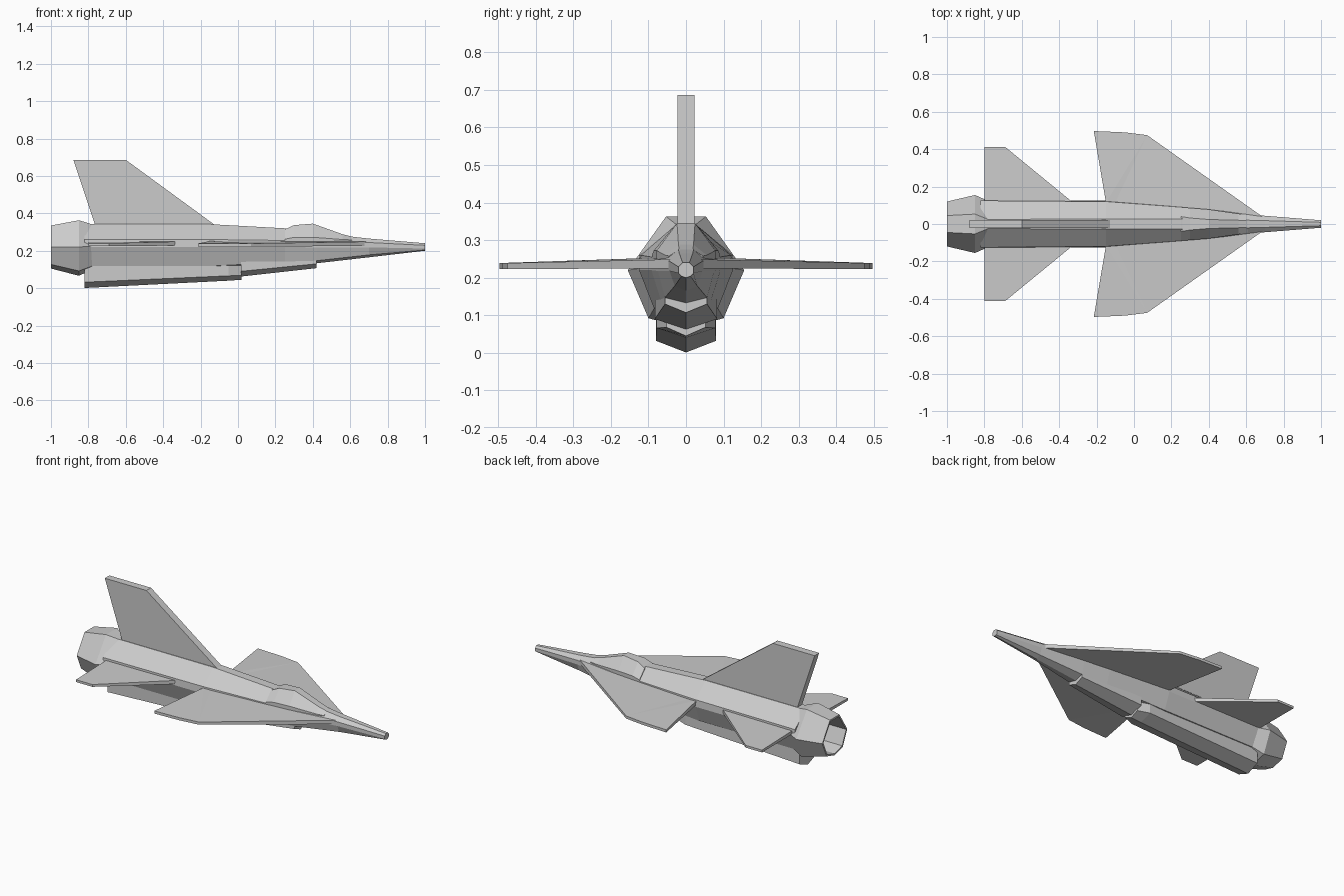
import bpy, bmesh


def finish(name, bm, mirror=False):
    bmesh.ops.recalc_face_normals(bm, faces=bm.faces)
    mesh = bpy.data.meshes.new(name)
    bm.to_mesh(mesh)
    bm.free()
    obj = bpy.data.objects.new(name, mesh)
    bpy.context.collection.objects.link(obj)
    if mirror:
        mod = obj.modifiers.new("mirror", 'MIRROR')
        mod.use_axis = (False, True, False)
    return obj


def loft(name, stations):
    """Skin symmetric sections: each station is (x, half profile of (y, z))."""
    bm = bmesh.new()
    rings = []
    for x, half in stations:
        pts = half + [(-y, z) for y, z in reversed(half) if y > 0]
        rings.append([bm.verts.new((x, y, z)) for y, z in pts])
    for a, b in zip(rings, rings[1:]):
        n = len(a)
        for i in range(n):
            j = (i + 1) % n
            bm.faces.new((a[i], a[j], b[j], b[i]))
    bm.faces.new(rings[0])
    bm.faces.new(rings[-1])
    return finish(name, bm)


def plate(name, low, high, mirror=False):
    """Solid between two matching outlines."""
    bm = bmesh.new()
    a = [bm.verts.new(p) for p in low]
    b = [bm.verts.new(p) for p in high]
    bm.faces.new(a)
    bm.faces.new(b)
    for i in range(len(a)):
        j = (i + 1) % len(a)
        bm.faces.new((a[i], a[j], b[j], b[i]))
    bmesh.ops.triangulate(bm, faces=[f for f in bm.faces if len(f.verts) > 4])
    return finish(name, bm, mirror)


def wing(name, outline):
    """Flat wing from (x, y, centre z, half thickness) points, mirrored."""
    plate(name, [(x, y, z - t) for x, y, z, t in outline],
          [(x, y, z + t) for x, y, z, t in outline], True)


# Faceted fuselage with a narrow flat spine
loft("fuselage", [
    (1.00, [(.009, .24), (.02, .229), (.02, .212), (.012, .204), (0, .2)]),
    (0.70, [(.018, .265), (.044, .244), (.044, .218), (.03, .178), (0, .165)]),
    (0.42, [(.025, .297), (.075, .25), (.075, .218), (.056, .147), (0, .133)]),
    (0.25, [(.027, .32), (.09, .255), (.092, .22), (.066, .138), (0, .12)]),
    (-0.15, [(.026, .342), (.12, .26), (.125, .22), (.085, .118), (0, .11)]),
    (-0.82, [(.025, .342), (.125, .26), (.125, .22), (.085, .118), (0, .11)]),
])

# Canopy
loft("canopy", [
    (0.61, [(.018, .275), (.045, .258), (.045, .25)]),
    (0.56, [(.02, .288), (.055, .26), (.055, .25)]),
    (0.40, [(.024, .345), (.078, .272), (.078, .25)]),
    (0.30, [(.032, .337), (.086, .272), (.086, .25)]),
    (0.25, [(.04, .314), (.09, .262), (.09, .25)]),
])

# Stepped belly pods with V bottoms
loft("front_belly_pod", [
    (0.42, [(.056, .17), (.056, .13), (0, .107)]),
    (0.015, [(.083, .14), (.083, .09), (0, .062)]),
])
loft("rear_belly_pod", [
    (0.02, [(.052, .13), (.052, .068), (0, .045)]),
    (-0.05, [(.078, .13), (.078, .066), (0, .04)]),
    (-0.82, [(.08, .13), (.08, .032), (0, .001)]),
])

# Flared hollow exhaust nozzle
loft("exhaust_nozzle", [
    (-0.78, [(.025, .341), (.124, .225), (.085, .118), (0, .1)]),
    (-0.85, [(.053, .363), (.155, .22), (.1, .092), (0, .066)]),
    (-1.00, [(.045, .335), (.12, .22), (.078, .127), (0, .105)]),
    (-1.00, [(.04, .325), (.109, .22), (.071, .135), (0, .115)]),
    (-0.86, [(.04, .325), (.109, .22), (.071, .135), (0, .115)]),
])

# Main wings and tailplanes
wing("main_wing", [
    (.70, .03, .237, .012), (.07, .475, .231, .008), (-.05, .49, .231, .008),
    (-.215, .497, .231, .008), (-.15, .115, .24, .012), (-.14, .03, .24, .012),
])
wing("tailplane", [
    (-.33, .118, .238, .011), (-.69, .413, .233, .007), (-.80, .413, .233, .007),
    (-.80, .05, .238, .011), (-.33, .05, .238, .011),
])

# Upright tail fin
fin = [(-.88, .686), (-.60, .686), (-.12, .335), (-.763, .335)]
plate("tail_fin", [(x, -.022, z) for x, z in fin], [(x, .022, z) for x, z in fin])
